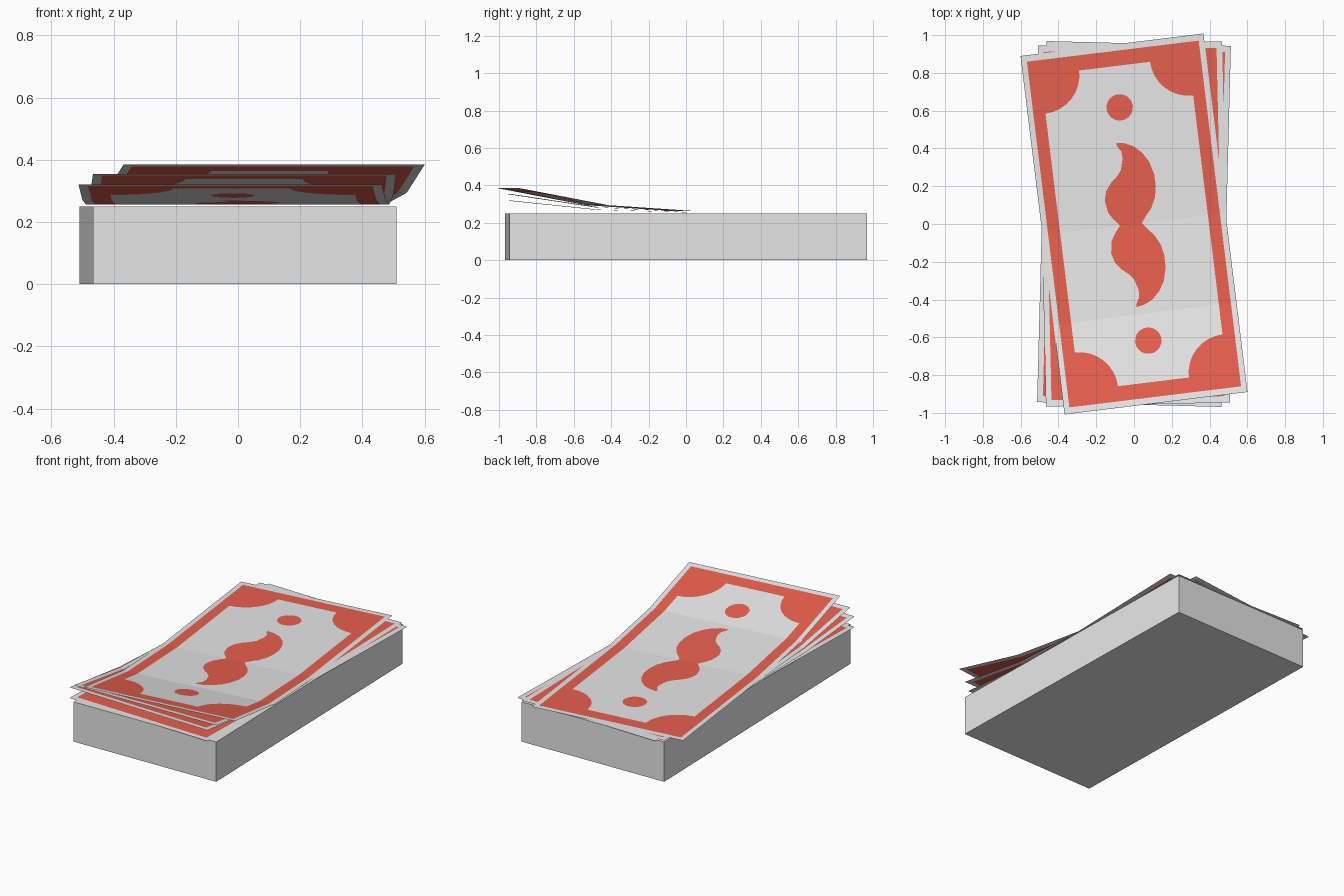
import bpy, math
from mathutils import Vector, Matrix
from mathutils.geometry import delaunay_2d_cdt

if "Cube" in bpy.data.objects:
    bpy.data.objects.remove(bpy.data.objects["Cube"])


def material(name, rgb):
    m = bpy.data.materials.new(name)
    m.diffuse_color = (*rgb, 1)
    m.use_nodes = True
    m.node_tree.nodes["Principled BSDF"].inputs["Base Color"].default_value = m.diffuse_color
    return m


PAPER = material("paper_white", (0.8, 0.8, 0.8))
INK = material("red_ink", (0.8, 0.115, 0.075))
HX, HY = 0.488, 0.956          # half size of one sheet


def rect(x, y):
    return [(-x, -y), (x, -y), (x, y), (-x, y)]


def circle(cy, r, n=20):
    return [(r * math.cos(2 * math.pi * i / n), cy + r * math.sin(2 * math.pi * i / n)) for i in range(n)]


def notched_field(x, y, r, n=8):
    """Rectangle whose corners are bitten out by quarter circles."""
    pts = []
    for cx, cy, a0 in ((x, y, 270), (-x, y, 0), (-x, -y, 90), (x, -y, 180)):
        for i in range(n + 1):
            a = math.radians(a0 - 90 * i / n)
            pts.append((cx + r * math.cos(a), cy + r * math.sin(a)))
    return pts


def scroll():
    """Curled centre ornament, mirrored front to back."""
    right = [(0.042, 0), (0.068, 0.035), (0.099, 0.070), (0.127, 0.125), (0.139, 0.184),
             (0.138, 0.250), (0.120, 0.318), (0.090, 0.368), (0.050, 0.407), (0.005, 0.430),
             (-0.040, 0.438)]
    left = [(-0.040, 0.422), (-0.020, 0.390), (-0.018, 0.350), (-0.035, 0.290), (-0.062, 0.258),
            (-0.095, 0.230), (-0.125, 0.190), (-0.139, 0.140), (-0.128, 0.075), (-0.105, 0.037), (-0.075, 0)]
    half = right + left
    return half + [(x, -y) for x, y in half[-2:0:-1]]


def inside(p, poly):
    hit = False
    for (x1, y1), (x2, y2) in zip(poly, poly[1:] + poly[:1]):
        if (y1 > p[1]) != (y2 > p[1]) and p[0] < x1 + (p[1] - y1) * (x2 - x1) / (y2 - y1):
            hit = not hit
    return hit


# Every outline crossed swaps paper and ink
OUTLINES = [rect(0.458, 0.922), notched_field(0.394, 0.842, 0.205),
            circle(0.622, 0.07), circle(-0.622, 0.07), scroll()]


def printed_sheet():
    """Flat sheet cut along the print outlines and the fold lines."""
    verts, edges = [], []
    for loop in [rect(HX, HY)] + OUTLINES:
        b, n = len(verts), len(loop)
        verts += [Vector(p) for p in loop]
        edges += [(b + i, b + (i + 1) % n) for i in range(n)]
    for y in (0, -HY / 2):
        b = len(verts)
        verts += [Vector((-HX, y)), Vector((HX, y))]
        edges.append((b, b + 1))
    out = delaunay_2d_cdt(verts, edges, [], 0, 1e-5)
    return out[0], out[2]


VERTS, FACES = printed_sheet()


def note(name, angle, z, mid_lift, end_lift):
    def height(y):
        h = HY / 2
        if y >= 0:
            return z
        if y >= -h:
            return z + mid_lift * -y / h
        return z + mid_lift + (end_lift - mid_lift) * (-y - h) / h

    rot = Matrix.Rotation(math.radians(angle), 4, 'Z')
    me = bpy.data.meshes.new(name)
    faces = []
    for f in FACES:                      # keep all faces looking up
        a, b, c = (VERTS[i] for i in f[:3])
        faces.append(f if (b - a).cross(c - a) > 0 else f[::-1])
    me.from_pydata([rot @ Vector((v.x, v.y, height(v.y))) for v in VERTS], [], faces)
    me.materials.append(PAPER)
    me.materials.append(INK)
    for p, f in zip(me.polygons, faces):
        c = sum((VERTS[i] for i in f), Vector((0, 0))) / len(f)
        p.material_index = sum(inside(c, o) for o in OUTLINES) % 2
    ob = bpy.data.objects.new(name, me)
    bpy.context.collection.objects.link(ob)


# Solid stack of paper
bpy.ops.mesh.primitive_cube_add(size=1, location=(0, 0, 0.125), rotation=(0, 0, math.radians(1.3)))
stack = bpy.context.object
stack.name = "paper_stack"
stack.scale = (2 * HX, 2 * HY, 0.25)
stack.data.materials.append(PAPER)

# Flat sheet on the stack, then three curling sheets fanned above it
note("flat_sheet", -1.5, 0.253, 0, 0)
note("lower_curled_sheet", -1.5, 0.256, 0.014, 0.064)
note("middle_curled_sheet", 1.3, 0.259, 0.024, 0.096)
note("top_curled_sheet", 7, 0.262, 0.032, 0.123)
